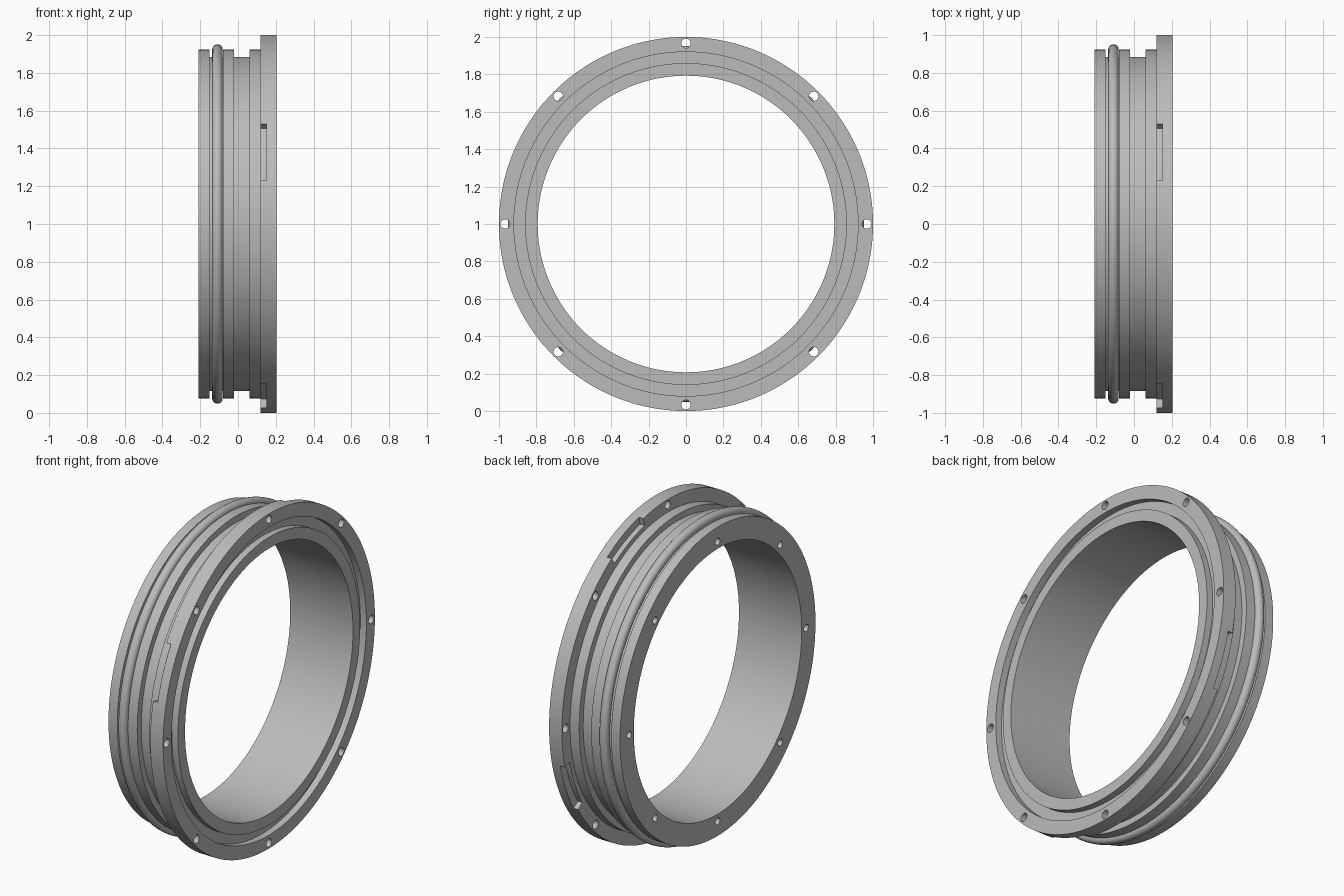
import bpy, bmesh, math
from mathutils import Matrix, Vector

cube = bpy.data.objects.get("Cube")
if cube:
    bpy.data.objects.remove(cube, do_unlink=True)

CENTRE = Vector((0, 0, 1))
SEGMENTS = 144


def material(name, value):
    m = bpy.data.materials.new(name)
    m.use_nodes = True
    colour = (value, value, value, 1)
    m.diffuse_color = colour
    m.node_tree.nodes["Principled BSDF"].inputs["Base Color"].default_value = colour
    return m


grey = material("plain grey", 0.5)


def point(x, r, angle):
    """Point around the x axis: angle 0 is the front, 90 degrees is the top."""
    return CENTRE + Vector((x, -r * math.cos(angle), r * math.sin(angle)))


def sweep(name, profile, start=0.0, end=math.tau, steps=SEGMENTS):
    """Sweep a closed (x, radius) profile around the x axis."""
    full = end - start > math.tau - 0.001
    bm = bmesh.new()
    rows = []
    for i in range(steps if full else steps + 1):
        a = start + (end - start) * i / steps
        rows.append([bm.verts.new(point(x, r, a)) for x, r in profile])
    n = len(profile)
    for i in range(steps):
        a, b = rows[i], rows[(i + 1) % len(rows)]
        for j in range(n):
            k = (j + 1) % n
            bm.faces.new((a[j], a[k], b[k], b[j]))
    if not full:
        bm.faces.new(rows[0])
        bm.faces.new(rows[-1][::-1])
    return finish(name, bm)


def pin(name, x0, x1, r, angle, radius):
    """Round cutter lying along the x axis."""
    bm = bmesh.new()
    place = Matrix.Translation(point((x0 + x1) / 2, r, angle)) @ Matrix.Rotation(math.pi / 2, 4, "Y")
    bmesh.ops.create_cone(bm, cap_ends=True, segments=24, radius1=radius,
                          radius2=radius, depth=x1 - x0, matrix=place)
    return finish(name, bm)


def finish(name, bm):
    bmesh.ops.recalc_face_normals(bm, faces=bm.faces)
    mesh = bpy.data.meshes.new(name)
    bm.to_mesh(mesh)
    bm.free()
    mesh.materials.append(grey)
    ob = bpy.data.objects.new(name, mesh)
    bpy.context.collection.objects.link(ob)
    return ob


def smooth(ob):
    bpy.ops.object.select_all(action="DESELECT")
    ob.select_set(True)
    bpy.context.view_layer.objects.active = ob
    bpy.ops.object.shade_smooth_by_angle(angle=math.radians(30))


# Grooved sleeve with flange and a round channel in the flange face
BORE, FLOOR, RIM = 0.793, 0.885, 0.923
BACK, FRONT, FLANGE = -0.21, 0.205, 0.12
body = sweep("flanged_sleeve", [
    (BACK, BORE), (BACK, RIM),
    (-0.152, RIM), (-0.152, FLOOR), (-0.08, FLOOR), (-0.08, RIM),
    (-0.02, RIM), (-0.02, FLOOR), (0.06, FLOOR), (0.06, RIM),
    (FLANGE, RIM), (FLANGE, 1.0), (FRONT, 1.0),
    (FRONT, 0.92), (0.165, 0.92), (0.165, 0.86), (FRONT, 0.86), (FRONT, BORE),
])

# Bolt holes through the flange, blind holes in the back end, four edge slots
cutters = []
for i in range(8):
    a = i * math.tau / 8
    cutters.append(pin("flange_hole_cutter", 0.1, 0.25, 0.966, a, 0.025))
    cutters.append(pin("end_hole_cutter", -0.25, -0.16, 0.835, a, 0.021))
for i in range(4):
    a = i * math.tau / 4
    cutters.append(sweep("slot_cutter", [(0.1, 0.952), (0.1, 1.05), (0.15, 1.05), (0.15, 0.952)],
                         a + math.radians(13.3), a + math.radians(32), 12))
for c in cutters:
    c.hide_render = True
    mod = body.modifiers.new("cut", "BOOLEAN")
    mod.operation = "DIFFERENCE"
    mod.solver = "EXACT"
    mod.object = c

# Bake the cuts and drop the cutters
graph = bpy.context.evaluated_depsgraph_get()
cut_mesh = bpy.data.meshes.new_from_object(body.evaluated_get(graph))
body.modifiers.clear()
body.data = cut_mesh
for c in cutters:
    bpy.data.objects.remove(c, do_unlink=True)
smooth(body)

# Sealing ring seated in the rear groove
tube = [(-0.109 + 0.028 * math.cos(t), 0.923 + 0.028 * math.sin(t))
        for t in (math.tau * i / 20 for i in range(20))]
smooth(sweep("sealing_ring", tube))
